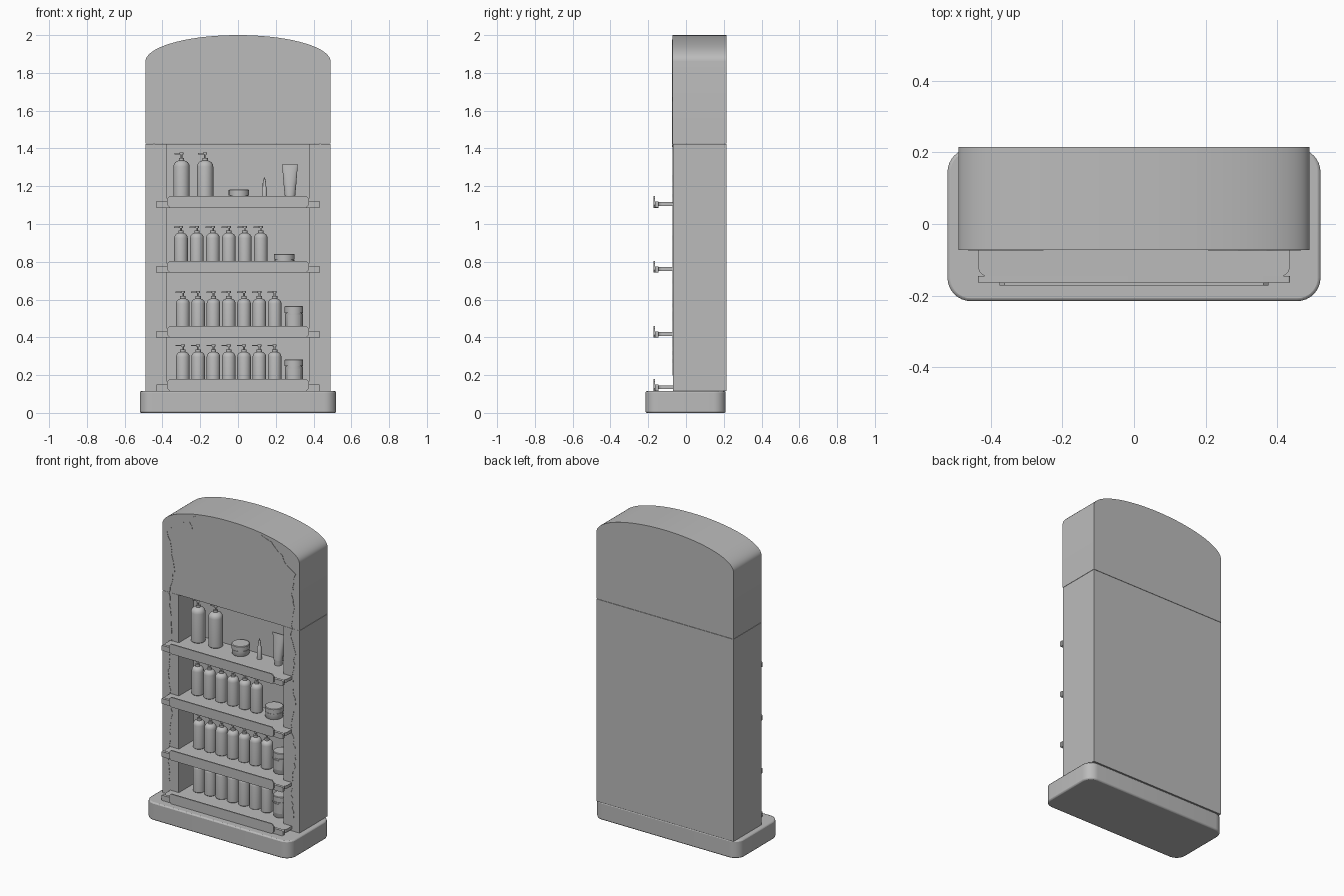
import bpy, bmesh, math, random
from mathutils import Vector

if "Cube" in bpy.data.objects:
    bpy.data.objects.remove(bpy.data.objects["Cube"])

random.seed(4)
grey = bpy.data.materials.new("plain_grey")
grey.diffuse_color = (0.5, 0.5, 0.5, 1)
grey.use_nodes = True
grey.node_tree.nodes["Principled BSDF"].inputs["Base Color"].default_value = grey.diffuse_color


def finish(name, bm, bevel=0.0, segs=2):
    """Turn a bmesh into a named object with soft shading and sharp edges."""
    bmesh.ops.recalc_face_normals(bm, faces=bm.faces[:])
    me = bpy.data.meshes.new(name)
    bm.to_mesh(me)
    bm.free()
    me.materials.append(grey)
    ob = bpy.data.objects.new(name, me)
    bpy.context.collection.objects.link(ob)
    if bevel:
        m = ob.modifiers.new("edge_round", 'BEVEL')
        m.width, m.segments = bevel, segs
        m.limit_method, m.angle_limit = 'ANGLE', math.radians(50)
    bpy.ops.object.select_all(action='DESELECT')
    ob.select_set(True)
    bpy.context.view_layer.objects.active = ob
    bpy.ops.object.shade_smooth_by_angle(angle=math.radians(35))
    return ob


def prism(name, pts, lo, hi, axis='z', **kw):
    """Extrude an outline: (x, y) along z, or (x, z) along y."""
    bm = bmesh.new()
    vs = [bm.verts.new((a, b, lo) if axis == 'z' else (a, lo, b)) for a, b in pts]
    face = bm.faces.new(vs)
    new = bmesh.ops.extrude_face_region(bm, geom=[face])['geom']
    d = Vector((0, 0, hi - lo) if axis == 'z' else (0, hi - lo, 0))
    bmesh.ops.translate(bm, vec=d, verts=[v for v in new if isinstance(v, bmesh.types.BMVert)])
    return finish(name, bm, **kw)


def arc(cx, cy, r, a0, a1, n=8):
    return [(cx + r * math.cos(math.radians(a0 + (a1 - a0) * i / n)),
             cy + r * math.sin(math.radians(a0 + (a1 - a0) * i / n))) for i in range(n + 1)]


def round_rect(x0, x1, y0, y1, r):
    return (arc(x1 - r, y1 - r, r, 0, 90) + arc(x0 + r, y1 - r, r, 90, 180)
            + arc(x0 + r, y0 + r, r, 180, 270) + arc(x1 - r, y0 + r, r, 270, 360))


def rings(bm, x, y, z, profile, n=24):
    """Loft closed elliptical rings given as (height, radius_x, radius_y)."""
    prev = None
    for h, rx, ry in profile:
        cur = [bm.verts.new((x + rx * math.cos(2 * math.pi * i / n),
                             y + ry * math.sin(2 * math.pi * i / n), z + h)) for i in range(n)]
        if prev:
            for i in range(n):
                bm.faces.new((prev[i], prev[(i + 1) % n], cur[(i + 1) % n], cur[i]))
        else:
            bm.faces.new(cur)
        prev = cur
    bm.faces.new(prev)


def turned(name, x, z, profile):
    bm = bmesh.new()
    rings(bm, x, PY, z, [(p[0], p[1], p[-1]) for p in profile])
    return finish(name, bm)


PY = 0.02      # depth line the goods stand on
FRONT, BACK = -0.07, 0.215

# Rounded plinth
prism("plinth", round_rect(-0.52, 0.52, -0.215, 0.21, 0.065), 0, 0.115, bevel=0.008)

# Cabinet: side posts and back wall as one U-shaped section
prism("cabinet", [(-0.49, FRONT), (-0.376, FRONT), (-0.376, 0.08), (0.376, 0.08),
                  (0.376, FRONT), (0.49, FRONT), (0.49, BACK), (-0.49, BACK)], 0.115, 1.424)

# Arched header
arch = [(0.49 * math.cos(math.pi * i / 48), 1.86 + 0.14 * math.sin(math.pi * i / 48))
        for i in range(49)]
prism("header", [(-0.49, 1.426)] + [(0.49, 1.426)] + arch, FRONT - 0.002, BACK, axis='y')


def shelf(i, z):
    """Shelf board, front bar and label strip; z is the lower edge."""
    right = [(0.374, 0.08), (0.374, FRONT), (0.435, FRONT)][::-1]
    edge = arc(0.405, -0.117, 0.03, -90, 0, 6)
    half = edge + right
    board = half + [(-x, y) for x, y in reversed(half)]
    prism(f"shelf_board_{i}", board, z + 0.01, z + 0.03)
    prism(f"shelf_bar_{i}", round_rect(-0.435, 0.435, z, z + 0.034, 0.006), -0.163, -0.145, axis='y')
    c = 0.014
    strip = [(-0.375 + c, z), (0.375 - c, z), (0.375, z + c), (0.375, z + 0.063 - c),
             (0.375 - c, z + 0.063), (-0.375 + c, z + 0.063), (-0.375, z + 0.063 - c), (-0.375, z + c)]
    prism(f"label_strip_{i}", strip, -0.171, -0.163, axis='y')


def pump_bottle(name, x, z, r, body, total):
    """Bottle with round shoulders, collar, stem and sideways nozzle."""
    bm = bmesh.new()
    s = r * 0.75
    prof = [(0, r - 0.004), (0.004, r), (body - s, r)]
    prof += [(body - s + s * math.sin(a), 0.012 + (r - 0.012) * math.cos(a))
             for a in (0.4, 0.8, 1.2, 1.5)]
    prof += [(body, 0.014), (body + 0.013, 0.014), (body + 0.013, 0.005),
             (total - 0.011, 0.005), (total - 0.011, 0.011), (total, 0.011)]
    rings(bm, x, PY, z, [(h, q, q) for h, q in prof])
    box = bmesh.ops.create_cube(bm, size=1)['verts']
    bmesh.ops.scale(bm, vec=(0.036, 0.01, 0.007), verts=box)
    bmesh.ops.translate(bm, vec=(x - 0.02, PY, z + total - 0.006), verts=box)
    finish(name, bm)


def jar(name, x, z, r, h, lid):
    """Round jar with a lid and a thin seam."""
    b = h - lid
    turned(name, x, z, [(0, r - 0.005), (0.005, r - 0.002), (b - 0.003, r - 0.002), (b - 0.003, r - 0.006),
                        (b, r - 0.006), (b, r), (h - 0.003, r), (h, r - 0.004)])


levels = [0.116, 0.398, 0.742, 1.086]
for i, z in enumerate(levels):
    shelf(i + 1, z)
tops = [z + 0.03 for z in levels]

# Two lower shelves: seven bottles and a tall jar with a curved label
for k in (0, 1):
    for j in range(7):
        pump_bottle(f"small_bottle_{k + 1}_{j + 1}", -0.292 + 0.081 * j, tops[k], 0.036, 0.177, 0.217)
    jar(f"tall_jar_{k + 1}", 0.296, tops[k], 0.049, 0.137, 0.035)
    label = arc(0.296, PY, 0.0495, 230, 310) + arc(0.296, PY, 0.044, 310, 230)
    prism(f"jar_label_{k + 1}", label, tops[k] + 0.03, tops[k] + 0.09)

# Third shelf: six bottles and a low jar
for j in range(6):
    pump_bottle(f"small_bottle_3_{j + 1}", -0.302 + 0.0845 * j, tops[2], 0.036, 0.18, 0.217)
jar("low_jar_1", 0.245, tops[2], 0.055, 0.07, 0.03)

# Top shelf: two large bottles, low jar, slim vial, squeeze tube
for j, x in enumerate((-0.299, -0.174)):
    pump_bottle(f"large_bottle_{j + 1}", x, tops[3], 0.043, 0.22, 0.262)
jar("low_jar_2", 0.005, tops[3], 0.054, 0.066, 0.03)
turned("slim_vial", 0.14, tops[3], [(0, 0.014), (0.075, 0.014), (0.083, 0.009), (0.1, 0.009),
                                    (0.115, 0.006), (0.131, 0.002)])
turned("squeeze_tube", 0.275, tops[3], [(0, 0.023), (0.035, 0.025), (0.035, 0.028), (0.1, 0.034, 0.024),
                                        (0.18, 0.04, 0.006), (0.2, 0.042, 0.003)])


def trim(name, pts):
    """Thin ragged raised line on the front face."""
    path = []
    for (x0, z0), (x1, z1) in zip(pts, pts[1:]):
        n = max(2, int(math.hypot(x1 - x0, z1 - z0) / 0.02))
        for i in range(n):
            t = i / n
            path.append((x0 + (x1 - x0) * t + random.uniform(-0.007, 0.007), z0 + (z1 - z0) * t))
    path.append(pts[-1])
    bm = bmesh.new()
    prev = None
    for i, (x, z) in enumerate(path):
        a, b = path[max(i - 1, 0)], path[min(i + 1, len(path) - 1)]
        d = Vector((b[0] - a[0], b[1] - a[1])).normalized() * 0.003
        y = FRONT - (0.004 if z > 1.42 else 0.002)
        cur = [bm.verts.new((x + s * d.y, yy, z - s * d.x))
               for s, yy in ((-1, FRONT + 0.001), (-1, y), (1, y), (1, FRONT + 0.001))]
        if prev:
            for k in range(4):
                bm.faces.new((prev[k], prev[(k + 1) % 4], cur[(k + 1) % 4], cur[k]))
        prev = cur
    finish(name, bm)


# Ragged decorative lines down both posts
trim("left_trim", [(-0.25, 1.965), (-0.37, 1.89), (-0.455, 1.82), (-0.42, 1.66), (-0.41, 1.57),
                   (-0.445, 1.4), (-0.425, 1.15), (-0.45, 0.92), (-0.425, 0.65), (-0.455, 0.36), (-0.44, 0.2)])
trim("left_trim_hook", [(-0.315, 1.845), (-0.275, 1.87), (-0.3, 1.92)])
trim("right_trim", [(0.21, 1.975), (0.285, 1.945), (0.36, 1.88), (0.39, 1.835), (0.46, 1.785), (0.435, 1.65),
                    (0.45, 1.55), (0.425, 1.39), (0.46, 1.28), (0.435, 1.12), (0.455, 0.94), (0.425, 0.81),
                    (0.46, 0.6), (0.43, 0.39), (0.445, 0.2)])
